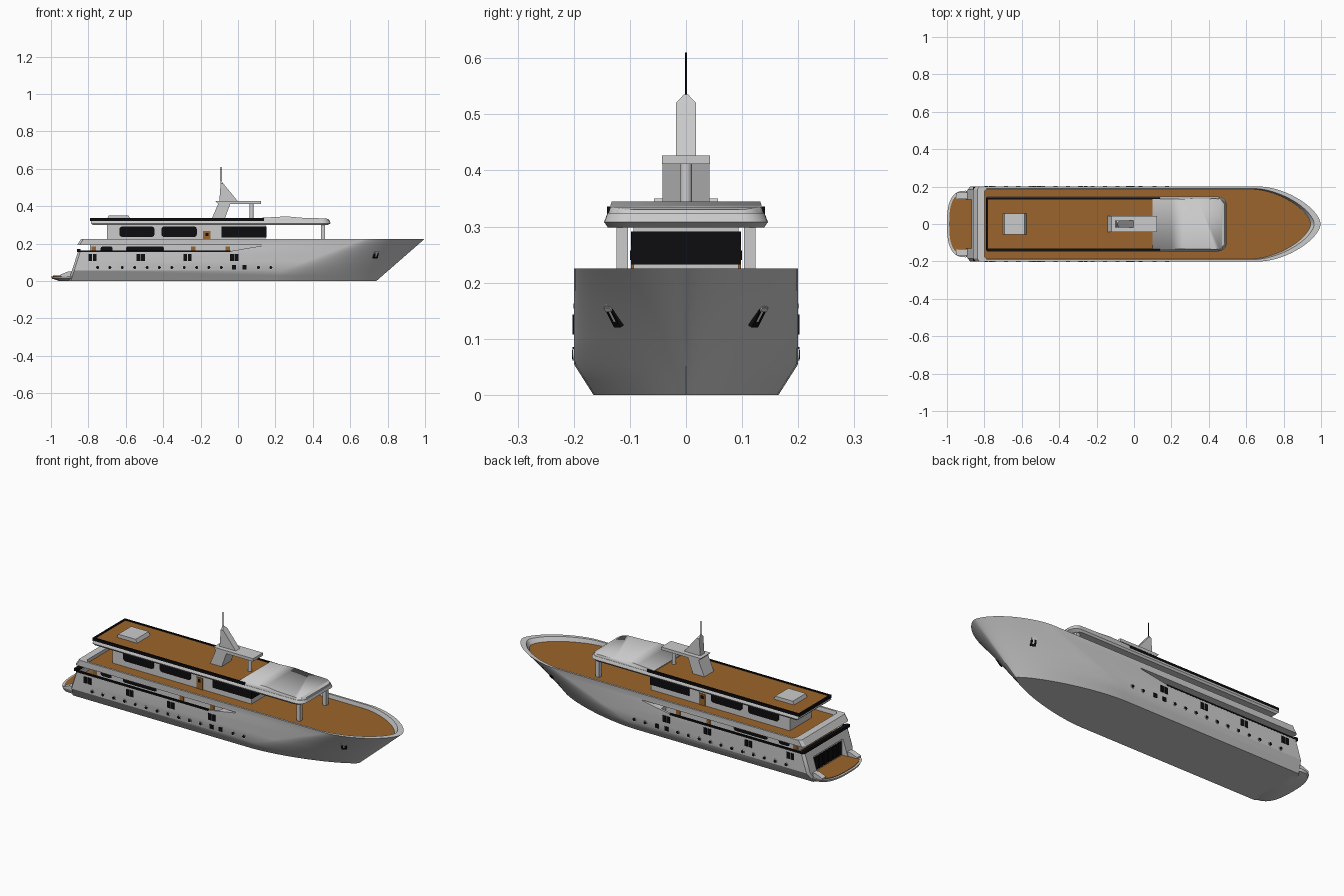
import bpy, bmesh, math
from mathutils import Matrix, Vector

if "Cube" in bpy.data.objects:
    bpy.data.objects.remove(bpy.data.objects["Cube"])


def material(name, rgb):
    m = bpy.data.materials.new(name)
    m.diffuse_color = (*rgb, 1)
    m.use_nodes = True
    m.node_tree.nodes["Principled BSDF"].inputs["Base Color"].default_value = m.diffuse_color
    return m


TEAK = material("teak", (0.33, 0.13, 0.025))
BLACK = material("dark_glass", (0.004, 0.004, 0.005))


def finish(name, bm, mat=None, smooth=True):
    bmesh.ops.recalc_face_normals(bm, faces=bm.faces)
    me = bpy.data.meshes.new(name)
    bm.to_mesh(me)
    bm.free()
    ob = bpy.data.objects.new(name, me)
    bpy.context.collection.objects.link(ob)
    if mat:
        me.materials.append(mat)
    if smooth:
        activate(ob)
        bpy.ops.object.shade_smooth_by_angle(angle=math.radians(25))
    return ob


def activate(ob):
    bpy.ops.object.select_all(action='DESELECT')
    ob.select_set(True)
    bpy.context.view_layer.objects.active = ob


def loft(name, rings, mat=None):
    """Skin closed rings of equal length and cap both ends."""
    bm = bmesh.new()
    vs = [[bm.verts.new(p) for p in r] for r in rings]
    n = len(vs[0])
    for a, b in zip(vs, vs[1:]):
        for i in range(n):
            bm.faces.new((a[i], a[(i + 1) % n], b[(i + 1) % n], b[i]))
    bm.faces.new(vs[0])
    bm.faces.new(vs[-1])
    return finish(name, bm, mat)


def prism(name, xz, y0, y1, mat=None):
    return loft(name, [[(x, y, z) for x, z in xz] for y in (y0, y1)], mat)


def box(name, x, y, z, mat=None):
    return prism(name, [(x[0], z[0]), (x[1], z[0]), (x[1], z[1]), (x[0], z[1])], y[0], y[1], mat)


def cylinder(name, loc, r, depth, mat=None, axis='Z', seg=16):
    bm = bmesh.new()
    bmesh.ops.create_cone(bm, cap_ends=True, segments=seg, radius1=r, radius2=r, depth=depth)
    rot = Matrix.Rotation(math.pi / 2, 4, 'X') if axis == 'Y' else Matrix()
    bm.transform(Matrix.Translation(loc) @ rot)
    return finish(name, bm, mat)


def boolean(ob, cutter, op='DIFFERENCE'):
    m = ob.modifiers.new("cut", 'BOOLEAN')
    m.operation, m.solver, m.object = op, 'EXACT', cutter
    activate(ob)
    bpy.ops.object.modifier_apply(modifier=m.name)
    bpy.data.objects.remove(cutter)


def rounded(x0, x1, z0, z1, r, n=5):
    pts = []
    for k, (cx, cz) in enumerate(((x1 - r, z1 - r), (x0 + r, z1 - r), (x0 + r, z0 + r), (x1 - r, z0 + r))):
        for i in range(n + 1):
            a = math.pi / 2 * (k + i / n)
            pts.append((cx + r * math.cos(a), cz + r * math.sin(a)))
    return pts


def ship_ring(z, xa, w, xs, xt, b=0.62, n=18):
    """Deck-plan outline: square stern, straight sides, tapered bow."""
    side = [(xa, w - 0.015), (xa + 0.012, w)]
    for i in range(n + 1):
        t = math.sin(math.pi / 2 * i / n)
        side.append((xs + (xt - xs) * t, w * max(0, 1 - t ** 1.6) ** b))
    return [(x, y, z) for x, y in side] + [(x, -y, z) for x, y in reversed(side[:-1])]


# Hull with chine, raked stern and flared bow
rings = []
for z, xa in ((0, -.905), (.028, -.897), (.055, -.888), (.105, -.872), (.158, -.855), (.192, -.86), (.225, -.838)):
    w = .165 + .035 * min(1, z / .055)
    xs = .2 + .03 * min(1, z / .055) + .45 * max(0, z - .055) / .17
    rings.append(ship_ring(z, xa, w, xs, .74 + .258 * z / .225, .78 - .16 * z / .225))
hull = loft("hull", rings)

# Upper deck well, side-deck opening, main deck well and stern recess
boolean(hull, loft("cut_deck", [ship_ring(.2, -.805, .186, .64, .945), ship_ring(.24, -.795, .191, .66, .975)]))
boolean(hull, prism("cut_side", [(-1.2, .158), (-.05, .158), (.125, .188), (.125, .192), (-1.2, .192)], -.3, .3))
boolean(hull, box("cut_main", (-.835, .02), (-.188, .188), (.13, .19)))
boolean(hull, box("cut_stern", (-1.1, -.862), (-.13, .13), (.026, .118)))
activate(hull)
bpy.ops.object.shade_smooth_by_angle(angle=math.radians(25))

# Teak decks
loft("upper_deck", [ship_ring(z, -.803, .186, .64, .944) for z in (.198, .203)], TEAK)
box("main_deck", (-.834, .02), (-.187, .187), (.126, .133), TEAK)

# Swim platform
def platform_ring(z, d, front):
    pts = []
    for i in range(25):
        a = math.pi / 2 + math.pi * i / 24
        c, s = math.cos(a), math.sin(a)
        pts.append((-.9 - (.1 - d) * abs(c) ** .75, math.copysign((.178 - d) * abs(s) ** .75, s), z))
    return pts + [(front, -.17 + d, z), (front, .17 - d, z)]

loft("swim_platform", [platform_ring(0, .045, -.88), platform_ring(.012, .006, -.88), platform_ring(.025, 0, -.88)])
loft("platform_teak", [platform_ring(z, .012, -.863) for z in (.02, .028)], TEAK)

# Stern door panels
for i in range(6):
    y = -.1 + .04 * i
    box("stern_panel", (-.868, -.86), (y - .016, y + .016), (.036, .108), BLACK)

# Main deck cabin and black rail on the lower bulwark
box("main_cabin", (-.79, .12), (-.145, .145), (.13, .195))
box("stern_rail", (-.862, -.842), (-.197, .197), (.156, .172), BLACK)

for s in (-1, 1):
    def side(y0, y1):
        return (s * y0, s * y1)

    box("side_rail", (-.85, -.04), side(.19, .2005), (.154, .163), BLACK)
    prism("stern_step", [(-.95, .02), (-.95, .034), (-.91, .05), (-.88, .05), (-.88, .02)], s * .135, s * .168)
    # Cabin windows and doors behind the side deck
    for x0, x1 in ((-.735, -.67), (-.6, -.395)):
        prism("cabin_window", rounded(x0, x1, .145, .184, .012), s * .14, s * .148, BLACK)
    for x in (-.77, -.24, -.055):
        box("cabin_door", (x - .012, x + .012), side(.14, .149), (.133, .185), TEAK)
    # Hull windows in pairs
    for x in (-.778, -.52, -.27, -.02):
        for d in (-.0125, .0125):
            box("hull_window", (x + d - .01, x + d + .01), side(.19, .2025), (.108, .143), BLACK)
    # Portholes with frames, two of them square
    for i in range(15):
        x = -.751 + .0662 * i
        if i in (11, 12):
            x = -.022 if i == 11 else .035
            box("square_port", (x - .011, x + .011), side(.19, .2025), (.062, .085), BLACK)
        else:
            cylinder("porthole_frame", (x, s * .196, .072), .011, .012, None, 'Y')
            cylinder("porthole_glass", (x, s * .197, .072), .008, .013, BLACK, 'Y')
    # Anchor in its pocket on the bow
    for name, size, off, tilt, mat in (("anchor_pocket", (.028, .016, .036), (0, 0, 0), .5, BLACK),
                                       ("anchor_shank", (.008, .008, .036), (.004, .008, .008), .5, None),
                                       ("anchor_fluke", (.026, .010, .008), (.004, .012, .014), .5, None)):
        bm = bmesh.new()
        bmesh.ops.create_cube(bm, size=1, matrix=Matrix.Diagonal((*size, 1)))
        loc = Vector((.735 + off[0], s * (.124 + off[1]), .14 + off[2]))
        bm.transform(Matrix.Translation(loc) @ Matrix.Rotation(-s * .45, 4, 'Z') @ Matrix.Rotation(-s * tilt, 4, 'X'))
        finish(name, bm, mat, False)
    # Deckhouse side glass and door
    for x0, x1 in ((-.634, -.447), (-.41, -.22)):
        prism("house_window", rounded(x0, x1, .235, .291, .016), s * .09, s * .098, BLACK)
    box("house_door", (-.186, -.147), side(.09, .098), (.203, .266), TEAK)
    box("door_window", (-.174, -.159), side(.09, .0995), (.24, .257), BLACK)
    # Forward roof pillars
    box("roof_pillar", (.443, .465), side(.103, .124), (.2, .305))

# Deckhouse with wraparound front glass
box("deckhouse", (-.7, .148), (-.094, .094), (.2, .305))
box("front_glass", (-.088, .152), (-.0975, .0975), (.232, .291), BLACK)

# Roof slab with flared edge and rounded forward corners
def roof_ring(z, xa, xf, w, r=.045):
    arc = [(xf - r + r * math.sin(a), w - r + r * math.cos(a)) for a in [math.pi / 16 * i for i in range(9)]]
    half = [(xa, w)] + arc
    return [(x, y, z) for x, y in half] + [(x, -y, z) for x, y in reversed(half)]

loft("roof", [roof_ring(.298, -.775, .478, .139), roof_ring(.308, -.785, .495, .146), roof_ring(.324, -.788, .49, .14)])
crown = prism("forward_roof", [(.1, .315), (.1, .336), (.2, .342), (.26, .345), (.34, .338), (.47, .334), (.485, .33),
                               (.488, .315)], -.15, .15)
boolean(crown, loft("cut_crown", [roof_ring(.3, -.1, .488, .139), roof_ring(.322, -.1, .488, .139),
                                  roof_ring(.36, -.1, .475, .128)], None), 'INTERSECT')

# Sun deck on the roof with black rim and hatch
for s in (-1, 1):
    box("roof_rim", (-.79, .14), (s * .131, s * .141), (.32, .336), BLACK)
box("roof_rim_aft", (-.79, -.78), (-.141, .141), (.32, .336), BLACK)
box("sun_deck", (-.782, .105), (-.132, .132), (.32, .331), TEAK)
prism("roof_hatch", [(-.7, .33), (-.575, .33), (-.585, .35), (-.692, .35)], -.057, .057)

# Mast: raked leg, platform, front post, fin and antenna
prism("mast_leg", [(-.142, .328), (-.072, .328), (-.04, .415), (-.105, .415)], -.042, .042)
prism("mast_platform", [(-.105, .411), (.122, .411), (.122, .427), (-.12, .427)], -.043, .043)
cylinder("mast_post", (.073, 0, .37), .011, .09)
loft("mast_fin", [[(-.1, -.018, .425), (0, -.018, .425), (0, .018, .425), (-.1, .018, .425)],
                  [(-.093, -.018, .52), (-.078, -.018, .52), (-.078, .018, .52), (-.093, .018, .52)],
                  [(-.093, -.004, .535), (-.089, -.004, .535), (-.089, .004, .535), (-.093, .004, .535)]])
cylinder("antenna", (-.091, 0, .57), .002, .08, BLACK, seg=8)
